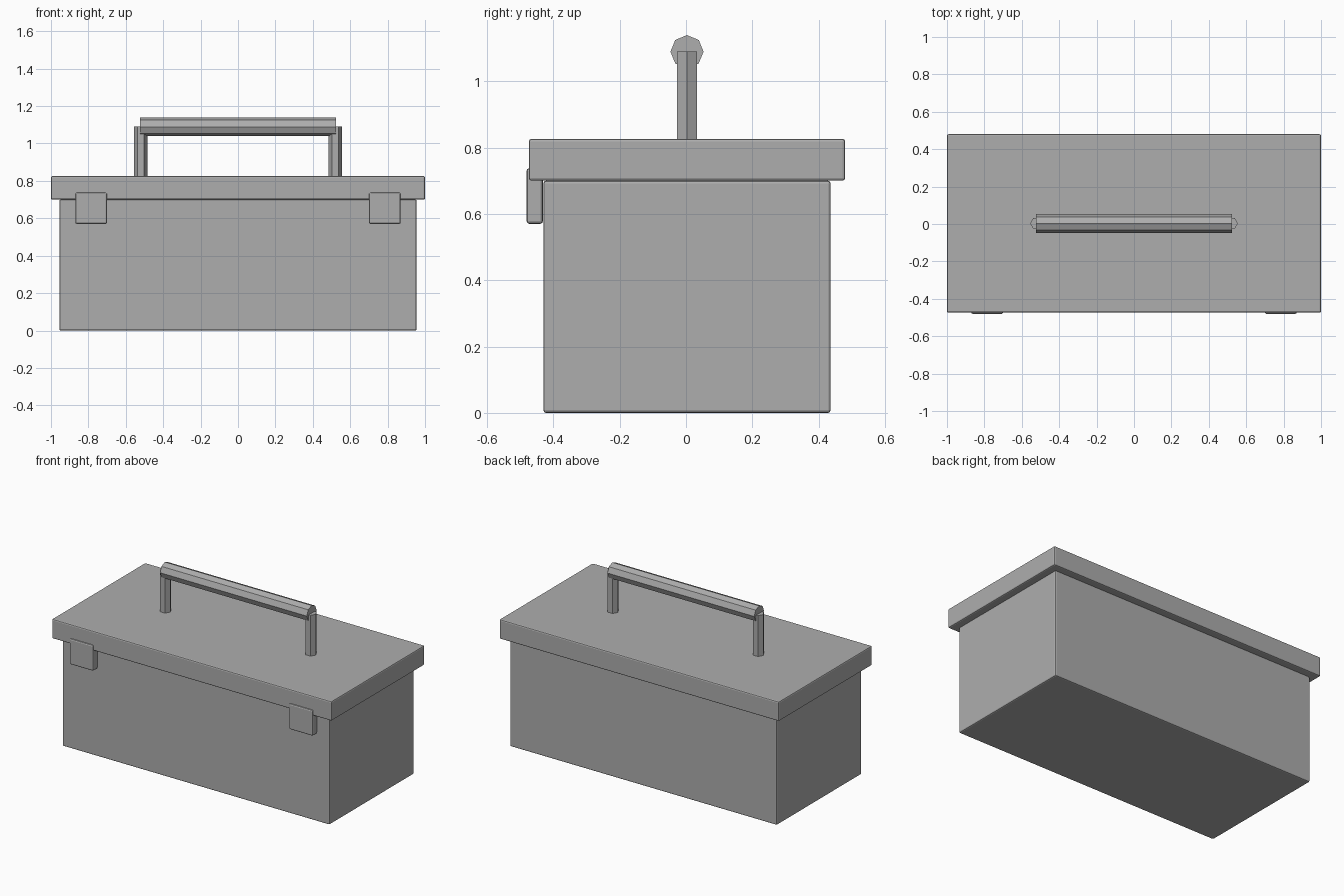
import bpy
import math

if "Cube" in bpy.data.objects:
    bpy.data.objects.remove(bpy.data.objects["Cube"])

grey = bpy.data.materials.new("mid grey")
grey.diffuse_color = (0.42, 0.42, 0.42, 1)
grey.use_nodes = True
grey.node_tree.nodes["Principled BSDF"].inputs["Base Color"].default_value = grey.diffuse_color
CY = 0.003  # box centre in y, so the latches balance the depth


def finish(name):
    ob = bpy.context.object
    ob.name = name
    ob.data.materials.append(grey)
    return ob


def box(name, lo, hi, bevel):
    bpy.ops.mesh.primitive_cube_add(
        size=1, location=[(a + b) / 2 for a, b in zip(lo, hi)])
    ob = finish(name)
    ob.scale = [b - a for a, b in zip(lo, hi)]
    bpy.ops.object.transform_apply(location=False, rotation=False, scale=True)
    mod = ob.modifiers.new("soft edges", 'BEVEL')
    mod.width = bevel
    mod.segments = 2
    return ob


def prism(name, sides, radius, length, loc, rot):
    bpy.ops.mesh.primitive_cylinder_add(
        vertices=sides, radius=radius, depth=length, location=loc, rotation=rot)
    return finish(name)


# Body and overhanging lid
box("body", (-0.955, CY - 0.433, 0), (0.955, CY + 0.433, 0.70), 0.008)
box("lid", (-1, CY - 0.477, 0.70), (1, CY + 0.477, 0.826), 0.008)

for side, s in (("left", -1), ("right", 1)):
    # Front latches
    box(side + "_latch", (s * 0.785 - 0.085, -0.481, 0.57),
        (s * 0.785 + 0.085, CY - 0.434, 0.738), 0.009)
    # Six-sided handle posts with a corner facing outward
    prism(side + "_handle_post", 6, 0.035, 0.27, (s * 0.52, CY, 0.955),
          (0, 0, math.pi / 2))

# Eight-sided handle grip
prism("handle_grip", 8, 0.05, 1.05, (0, CY, 1.089), (0, math.pi / 2, 0))
